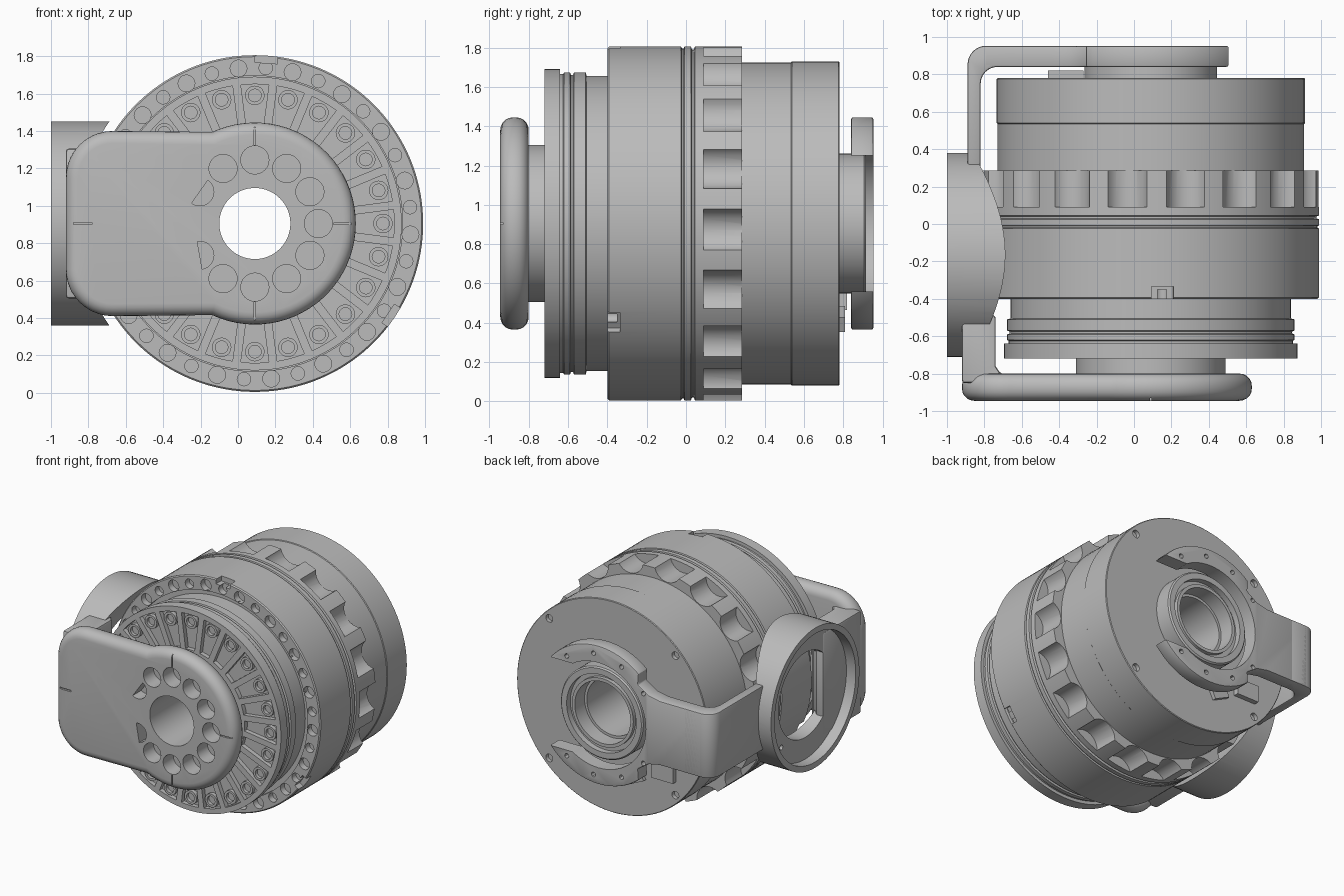
import bpy, bmesh
from math import sin, cos, pi, radians
from mathutils import Matrix, Vector

if "Cube" in bpy.data.objects:
    bpy.data.objects.remove(bpy.data.objects["Cube"])

CX, CZ = 0.09, 0.905          # main axis, running along y
RING_Y = -0.165               # side ring axis, running along x
metal = bpy.data.materials.new("plain_grey")
metal.use_nodes = True
GREY = (0.5, 0.5, 0.5, 1)
metal.diffuse_color = GREY
metal.node_tree.nodes["Principled BSDF"].inputs["Base Color"].default_value = GREY


def make(name, bm):
    bmesh.ops.recalc_face_normals(bm, faces=bm.faces)
    me = bpy.data.meshes.new(name)
    bm.to_mesh(me)
    bm.free()
    me.materials.append(metal)
    ob = bpy.data.objects.new(name, me)
    bpy.context.collection.objects.link(ob)
    return ob


def polar(r, deg, y):
    a = radians(deg)
    return Vector((CX + r * cos(a), y, CZ + r * sin(a)))


def lathe(name, profile, axis="Y", seg=96):
    """Revolve a closed (radius, position) profile round the main or ring axis."""
    bm = bmesh.new()
    rings = []
    for i in range(seg):
        a = 2 * pi * i / seg
        if axis == "Y":
            rings.append([bm.verts.new((CX + r * cos(a), t, CZ + r * sin(a))) for r, t in profile])
        else:
            rings.append([bm.verts.new((t, RING_Y + r * cos(a), CZ + r * sin(a))) for r, t in profile])
    n = len(profile)
    for i in range(seg):
        p, q = rings[i], rings[(i + 1) % seg]
        for j in range(n):
            k = (j + 1) % n
            bm.faces.new((p[j], p[k], q[k], q[j]))
    return make(name, bm)


def add_rod(bm, centre, r, length, axis="Y", seg=24):
    turn = Matrix.Rotation(pi / 2, 4, "X" if axis == "Y" else "Y")
    bmesh.ops.create_cone(bm, cap_ends=True, segments=seg, radius1=r, radius2=r,
                          depth=length, matrix=Matrix.Translation(centre) @ turn)


def add_box(bm, centre, size, deg=0):
    m = Matrix.Translation(centre) @ Matrix.Rotation(-radians(deg), 4, "Y")
    bmesh.ops.create_cube(bm, size=1, matrix=m @ Matrix.Diagonal((*size, 1)))


def prism(name, pts, lo, hi, up="Y"):
    """Extrude an outline: (x, z) along y, or (x, y) along z."""
    bm = bmesh.new()
    put = (lambda a, b, t: (a, t, b)) if up == "Y" else (lambda a, b, t: (a, b, t))
    low = [bm.verts.new(put(a, b, lo)) for a, b in pts]
    top = [bm.verts.new(put(a, b, hi)) for a, b in pts]
    bm.faces.new(low)
    bm.faces.new(top)
    for i in range(len(pts)):
        j = (i + 1) % len(pts)
        bm.faces.new((low[i], low[j], top[j], top[i]))
    return make(name, bm)


def arc(cx, cz, r, a0, a1, n):
    return [(cx + r * cos(radians(a0 + (a1 - a0) * i / n)),
             cz + r * sin(radians(a0 + (a1 - a0) * i / n))) for i in range(n + 1)]


def bake(ob):
    me = bpy.data.meshes.new_from_object(ob.evaluated_get(bpy.context.evaluated_depsgraph_get()))
    ob.modifiers.clear()
    ob.data = me


def cut(ob, bm):
    tool = make("cutter", bm)
    mod = ob.modifiers.new("cut", "BOOLEAN")
    mod.operation, mod.object, mod.solver = "DIFFERENCE", tool, "EXACT"
    bake(ob)
    bpy.data.objects.remove(tool)


def bevel(ob, width, segs):
    mod = ob.modifiers.new("bevel", "BEVEL")
    mod.width, mod.segments, mod.limit_method = width, segs, "ANGLE"
    mod.angle_limit = radians(50)
    bake(ob)


# Main drum with its front recess, grooves and toothed band
drum = lathe("main_drum", [
    (0.22, -0.37), (0.79, -0.37), (0.79, -0.40), (0.892, -0.40), (0.9, -0.392),
    (0.9, -0.025), (0.89, -0.02), (0.89, -0.012), (0.9, -0.008), (0.9, 0.025), (0.885, 0.03),
    (0.885, 0.04), (0.9, 0.045), (0.9, 0.285), (0.22, 0.285)], seg=144)
bm = bmesh.new()
for i in range(18):
    add_rod(bm, polar(0.94, 20 * i - 2, 0.24), 0.115, 0.30)
cut(drum, bm)
bm = bmesh.new()
for i in range(36):
    add_rod(bm, polar(0.834, 10 * i + 6, -0.40), 0.045 if i % 2 else 0.036, 0.10, seg=16)
cut(drum, bm)
bm = bmesh.new()
for a in (86, -34, -154):
    add_box(bm, polar(0.89, a, -0.37), (0.06, 0.07, 0.12), a)
cut(drum, bm)

# Rear housing
rear = lathe("rear_housing", [
    (0.22, 0.27), (0.82, 0.27), (0.82, 0.535), (0.825, 0.54), (0.825, 0.775), (0.82, 0.78), (0.22, 0.78)])
bm = bmesh.new()
for i in range(4):
    add_rod(bm, polar(0.77, 45 + 90 * i, 0.78), 0.03, 0.06, seg=16)
cut(rear, bm)
lathe("rear_hub", [(0.24, 0.70), (0.355, 0.70), (0.355, 0.905), (0.345, 0.915), (0.30, 0.915),
                   (0.30, 0.87), (0.265, 0.87), (0.265, 0.90), (0.24, 0.90)])
bm = bmesh.new()
add_box(bm, (-0.365, 0.795, 0.53), (0.19, 0.05, 0.13))
add_box(bm, (-0.12, 0.79, 0.42), (0.14, 0.04, 0.08), -25)
make("rear_connector", bm)

# Front end: stepped neck and a ribbed flange
lathe("front_flange", [
    (0.19, -0.80), (0.40, -0.80), (0.40, -0.72), (0.47, -0.72), (0.47, -0.685), (0.745, -0.685),
    (0.745, -0.72), (0.785, -0.72), (0.785, -0.64), (0.76, -0.64), (0.76, -0.625), (0.768, -0.62),
    (0.768, -0.59), (0.755, -0.585), (0.755, -0.575), (0.768, -0.57), (0.768, -0.51), (0.75, -0.505),
    (0.75, -0.36), (0.19, -0.36)], seg=128)
bm = bmesh.new()
for i in range(24):
    a = 15 * i + 7.5
    add_box(bm, polar(0.605, a, -0.7), (0.29, 0.04, 0.045), a)
make("flange_ribs", bm)
bm = bmesh.new()
for i in range(24):
    add_rod(bm, polar(0.685, 15 * i, -0.695), 0.052, 0.04, seg=20)
bosses = make("flange_bosses", bm)
bm = bmesh.new()
for i in range(24):
    add_rod(bm, polar(0.685, 15 * i, -0.715), 0.034, 0.05, seg=16)
cut(bosses, bm)

# Front arm: rounded plate with a ring of sockets
outline = (arc(CX, CZ, 0.54, -115, 115, 48) + arc(-0.67, CZ + 0.245, 0.25, 90, 180, 10)
           + arc(-0.67, CZ - 0.245, 0.25, 180, 270, 10))
front = prism("front_arm", outline, -0.945, -0.80)
bevel(front, 0.065, 5)
bm = bmesh.new()
add_rod(bm, polar(0, 0, -0.87), 0.19, 0.4, seg=64)
for a in range(-120, 121, 30):
    add_rod(bm, polar(0.34, a, -0.90), 0.075, 0.16, seg=32)
for a in (0, 90, -90):
    add_box(bm, polar(0.47, a, -0.945), (0.10, 0.03, 0.008), a)
add_box(bm, (-0.83, -0.945, CZ), (0.10, 0.03, 0.012))
cut(front, bm)
for s in (1, -1):                      # half-moon sockets
    c = polar(0.34, 180 - 30 * s, 0)
    half = prism("half_socket", arc(c.x, c.z, 0.075, -125 if s > 0 else -80, 55 if s > 0 else 100, 16), -1.0, -0.84)
    mesh_bm = bmesh.new()
    mesh_bm.from_mesh(half.data)
    bpy.data.objects.remove(half)
    cut(front, mesh_bm)

# Front bridge from arm to side ring
bridge = prism("front_bridge", [(-0.92, -0.85), (-0.92, -0.38), (-0.86, -0.38), (-0.80, -0.43), (-0.74, -0.5),
                                (-0.74, -0.76), (-0.72, -0.79), (-0.69, -0.81), (-0.69, -0.85)],
               CZ - 0.40, CZ + 0.40, "Z")
bevel(bridge, 0.015, 2)

# Rear arm: open fork round the hub
neck = [(-0.25, 0.33), (-0.34, 0.27), (-0.44, 0.25), (-0.80, 0.25)]
fork = (arc(CX, CZ, 0.54, -130, 130, 52) + [(x, CZ + z) for x, z in neck]
        + [(x, CZ - z) for x, z in reversed(neck)])
rear_arm = prism("rear_arm", fork, 0.84, 0.953)
bevel(rear_arm, 0.01, 2)
bm = bmesh.new()
add_rod(bm, polar(0, 0, 0.9), 0.41, 0.4, seg=64)
cut(rear_arm, bm)
bm = bmesh.new()
add_box(bm, (CX + 0.5, 0.9, CZ), (0.8, 0.4, 0.69))
cut(rear_arm, bm)
bm = bmesh.new()
for a in (55, 85, 115, 145, -55, -85, -115, -145):
    add_rod(bm, polar(0.475, a, 0.95), 0.018, 0.08, seg=12)
cut(rear_arm, bm)
elbow = ([(-0.82, 0.30), (-0.82, 0.74)] + arc(-0.73, 0.75, 0.09, 180, 90, 6) + [(-0.65, 0.84), (-0.65, 0.953)]
         + arc(-0.79, 0.853, 0.10, 90, 180, 8) + [(-0.89, 0.30)])
bevel(prism("rear_bridge", elbow, CZ - 0.25, CZ + 0.25, "Z"), 0.01, 2)

# Side ring, trimmed to clear the drum
ring = lathe("side_ring", [(0.33, -0.915), (0.50, -0.915), (0.50, -1.0), (0.545, -1.0),
                           (0.545, -0.5), (0.33, -0.5)], "X")
bm = bmesh.new()
add_rod(bm, polar(0, 0, 0), 0.95, 3, seg=128)
cut(ring, bm)
bm = bmesh.new()
for a in range(45, 360, 90):
    p = Vector((-0.91, RING_Y + 0.42 * cos(radians(a)), CZ + 0.42 * sin(radians(a))))
    add_rod(bm, p, 0.02, 0.05, "X", 12)
cut(ring, bm)

# Smooth shading with sharp edges kept
bpy.ops.object.select_all(action="DESELECT")
for ob in bpy.context.collection.objects:
    if ob.type == "MESH" and metal.name in ob.data.materials:
        ob.select_set(True)
        bpy.context.view_layer.objects.active = ob
bpy.ops.object.shade_smooth_by_angle(angle=radians(30))
